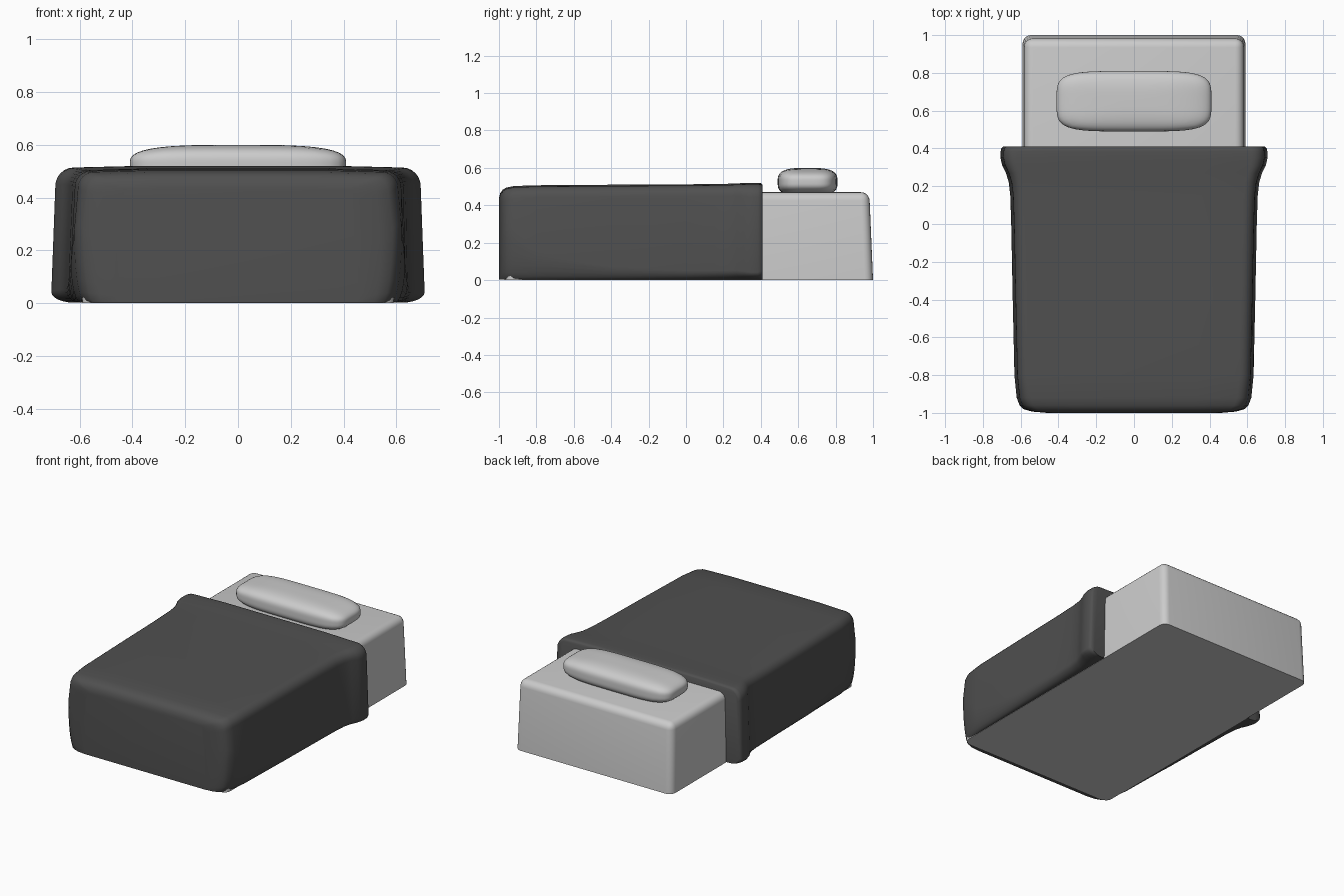
import bpy, bmesh, math

if "Cube" in bpy.data.objects:
    bpy.data.objects.remove(bpy.data.objects["Cube"])


def add_object(name, bm, angle=40):
    bmesh.ops.recalc_face_normals(bm, faces=bm.faces[:])
    mesh = bpy.data.meshes.new(name)
    bm.to_mesh(mesh)
    bm.free()
    ob = bpy.data.objects.new(name, mesh)
    bpy.context.collection.objects.link(ob)
    bpy.ops.object.select_all(action='DESELECT')
    bpy.context.view_layer.objects.active = ob
    ob.select_set(True)
    bpy.ops.object.shade_smooth_by_angle(angle=math.radians(angle))
    return ob


# Mattress: box rounded everywhere but the bottom, bulging slightly lower down
bm = bmesh.new()
bmesh.ops.create_cube(bm, size=1)
for v in bm.verts:
    top = v.co.z > 0
    v.co.x *= 1.16 if top else 1.18
    v.co.y = (0.98 if top else 1.0) if v.co.y > 0 else -0.97
    v.co.z = 0.47 if top else 0
edges = [e for e in bm.edges if max(v.co.z for v in e.verts) > 0.1]
bmesh.ops.bevel(bm, geom=edges, offset=0.045, segments=5, profile=0.5, affect='EDGES')
add_object("mattress", bm)

# Pillow: flattened superellipsoid
bm = bmesh.new()
bmesh.ops.create_cube(bm, size=2)
bmesh.ops.subdivide_edges(bm, edges=bm.edges[:], cuts=15, use_grid_fill=True)
for v in bm.verts:
    d = [math.tan(c * math.pi / 4) for c in v.co]
    plan = (abs(d[0]) ** 4.5 + abs(d[1]) ** 4.5) ** (1 / 4.5)
    s = (plan ** 3.2 + abs(d[2]) ** 3.2) ** (-1 / 3.2)
    v.co = (0.41 * d[0] * s, 0.65 + 0.16 * d[1] * s, 0.525 + 0.075 * d[2] * s)
add_object("pillow", bm)

# Blanket: cross-sections lofted from foot to head
# y, half width, top height, bottom half width, tuck height, corner radius
sections = [
    (-1.00, 0.46, 0.440, 0.45, 0.20, 0.04),
    (-0.993, 0.54, 0.465, 0.51, 0.24, 0.05),
    (-0.98, 0.585, 0.483, 0.545, 0.28, 0.06),
    (-0.96, 0.606, 0.495, 0.565, 0.30, 0.06),
    (-0.92, 0.621, 0.503, 0.58, 0.27, 0.06),
    (-0.80, 0.633, 0.507, 0.595, 0.15, 0.06),
    (-0.40, 0.642, 0.510, 0.60, 0.07, 0.06),
    (0.00, 0.650, 0.512, 0.60, 0.05, 0.06),
    (0.15, 0.655, 0.514, 0.60, 0.05, 0.06),
    (0.22, 0.663, 0.515, 0.60, 0.05, 0.06),
    (0.27, 0.678, 0.517, 0.605, 0.05, 0.06),
    (0.31, 0.698, 0.519, 0.61, 0.045, 0.065),
    (0.35, 0.707, 0.520, 0.62, 0.04, 0.07),
    (0.385, 0.706, 0.520, 0.62, 0.04, 0.07),
    (0.402, 0.702, 0.518, 0.62, 0.045, 0.07),
    (0.41, 0.692, 0.510, 0.62, 0.05, 0.07),
]
bm = bmesh.new()
rings = []
for y, w, top, b, k, r in sections:
    half = []
    for i in range(7):
        a = i / 6 * math.pi / 2
        half.append((b + (w - b) * math.sin(a), 0.002 + k * (1 - math.cos(a))))
    for i in range(7):
        a = i / 6 * math.pi / 2
        half.append((w - 0.015 - r * (1 - math.cos(a)), top - 0.006 - r * (1 - math.sin(a))))
    half.append((0.35 * w / 0.65, top))
    outline = half + [(-x, z) for x, z in reversed(half)]
    rings.append([bm.verts.new((x, y, z)) for x, z in outline])
n = len(rings[0])
for r0, r1 in zip(rings, rings[1:]):
    for i in range(n):
        j = (i + 1) % n
        bm.faces.new((r0[i], r0[j], r1[j], r1[i]))
bm.faces.new(rings[0])
bm.faces.new(rings[-1])
blanket = add_object("blanket", bm, 50)

# Dark cloth for the blanket
cloth = bpy.data.materials.new("dark_cloth")
cloth.diffuse_color = (0.08, 0.08, 0.08, 1)
cloth.use_nodes = True
cloth.node_tree.nodes["Principled BSDF"].inputs["Base Color"].default_value = cloth.diffuse_color
blanket.data.materials.append(cloth)
